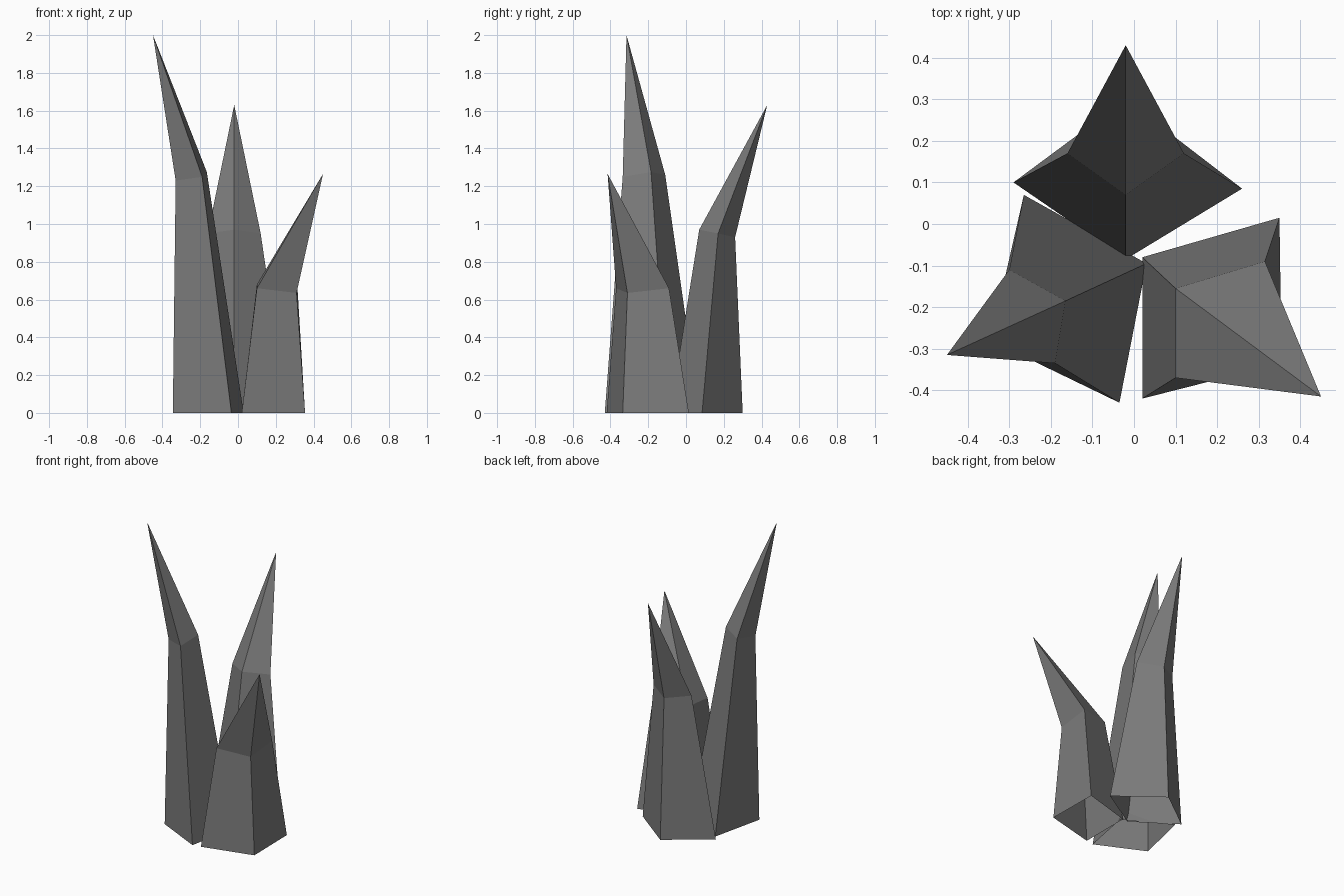
import bpy
import bmesh

# Remove the default cube only
cube = bpy.data.objects.get("Cube")
if cube:
    bpy.data.objects.remove(cube, do_unlink=True)


def make_material(name, colour):
    material = bpy.data.materials.new(name)
    material.use_nodes = True
    material.diffuse_color = colour
    material.node_tree.nodes["Principled BSDF"].inputs["Base Color"].default_value = colour
    return material


def make_spike(name, base, bend, tip, material):
    """Open-bottomed four-sided spike: base ring, bend ring, pointed tip."""
    bm = bmesh.new()
    lower = [bm.verts.new((x, y, 0)) for x, y in base]
    upper = [bm.verts.new(point) for point in bend]
    point = bm.verts.new(tip)
    sides = len(lower)
    for i in range(sides):
        j = (i + 1) % sides
        bm.faces.new((lower[i], lower[j], upper[j], upper[i]))
        bm.faces.new((upper[i], upper[j], point))
    bmesh.ops.recalc_face_normals(bm, faces=bm.faces[:])
    # An open shell can be turned inside out; make the walls face outwards
    middle = sum((v.co for v in lower), lower[0].co * 0) / sides
    wall = bm.faces[0]
    if wall.normal.dot(wall.calc_center_median() - middle) < 0:
        bmesh.ops.reverse_faces(bm, faces=bm.faces[:])
    mesh = bpy.data.meshes.new(name)
    bm.to_mesh(mesh)
    bm.free()
    mesh.materials.append(material)
    spike = bpy.data.objects.new(name, mesh)
    bpy.context.collection.objects.link(spike)
    return spike


stone = make_material("dark grey stone", (0.2, 0.2, 0.2, 1))

# Rings run anticlockwise from the corner nearest the middle of the cluster
make_spike(
    "back_spike",
    base=[(-0.02, -0.085), (0.26, 0.085), (-0.02, 0.3), (-0.29, 0.1)],
    bend=[(-0.02, 0.07, 0.97), (0.12, 0.17, 0.95),
          (-0.02, 0.26, 0.93), (-0.16, 0.17, 0.95)],
    tip=(-0.02, 0.43, 1.63), material=stone)

make_spike(
    "tall_right_spike",
    base=[(0.03, -0.095), (-0.265, 0.07), (-0.345, -0.28), (-0.035, -0.43)],
    bend=[(-0.165, -0.185, 1.275), (-0.3, -0.11, 1.26),
          (-0.33, -0.26, 1.23), (-0.19, -0.335, 1.25)],
    tip=(-0.45, -0.315, 2), material=stone)

make_spike(
    "short_left_spike",
    base=[(0.02, -0.08), (0.02, -0.42), (0.355, -0.335), (0.35, 0.015)],
    bend=[(0.1, -0.155, 0.68), (0.1, -0.37, 0.66),
          (0.31, -0.31, 0.635), (0.315, -0.09, 0.66)],
    tip=(0.45, -0.415, 1.265), material=stone)
